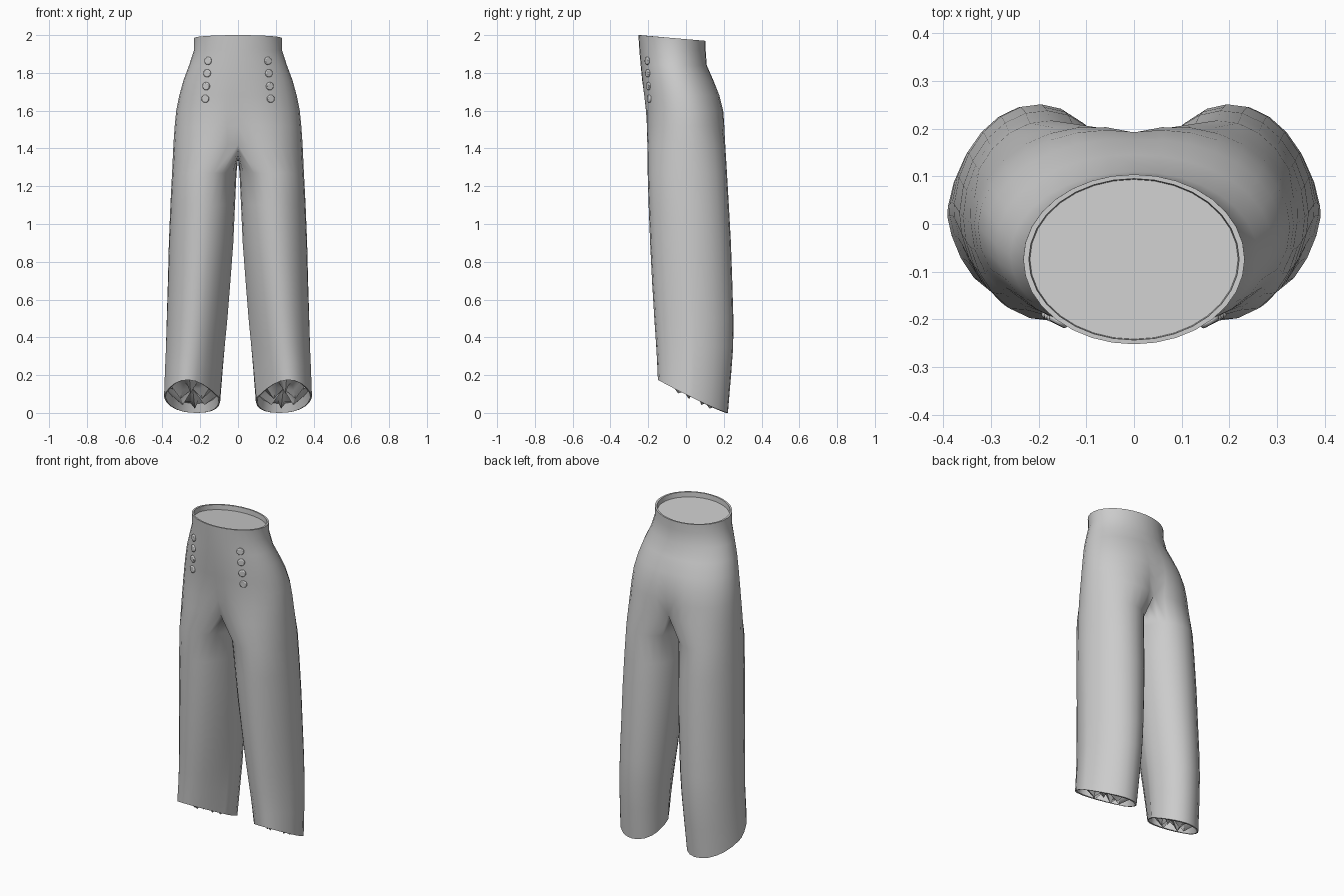
import bpy, bmesh, math
from mathutils import Vector

if "Cube" in bpy.data.objects:
    bpy.data.objects.remove(bpy.data.objects["Cube"])

N, K = 16, 8          # segments of the outer arc and of the inner-leg arc

# z, outer x, arc centre x, front y, back y
TORSO = [(2.00, .232, 0, -.252, .104), (1.92, .233, 0, -.247, .104),
         (1.84, .259, 0, -.240, .110), (1.76, .289, .01, -.232, .145),
         (1.68, .311, .03, -.222, .178), (1.60, .327, .055, -.212, .197),
         (1.52, .335, .085, -.208, .204), (1.42, .342, .12, -.205, .208)]
# z, outer x, inner x, front y, back y, hem slant
LEG = [(1.27, .349, .008, -.203, .217, 0), (1.10, .358, .016, -.198, .227, 0),
       (.90, .366, .025, -.190, .238, 0), (.70, .371, .040, -.180, .245, 0),
       (.50, .377, .056, -.168, .251, 0), (.36, .381, .070, -.159, .250, .12),
       (.23, .386, .083, -.153, .238, .45), (.09, .390, .096, -.149, .222, 1)]


def hem_z(y):
    t = min(1, max(0, (y + .149) / .371))
    return .175 * (1 - t) ** 1.15


def arc_point(cx, rx, yf, yb, a, crease=0):
    """Point on the section; crease sharpens the front and twists it outward."""
    s = math.sin(a)
    w = abs(s) ** (1 + .65 * crease) if s < 0 else s
    w = math.copysign(abs(w), s)
    return (cx + rx * math.cos(a) - .025 * crease * s,
            (yf + yb) / 2 + (yb - yf) / 2 * w)


bm = bmesh.new()


def skin(a, b, closed):
    n = len(a)
    for i in range(n if closed else n - 1):
        j = (i + 1) % n
        bm.faces.new((a[i], a[j], b[j], b[i]))


def inset(ring, centre, scale, dz):
    out = []
    for v in ring:
        p = centre + (v.co - centre) * scale
        out.append(bm.verts.new((0 if abs(v.co.x) < 1e-6 else p.x, p.y, v.co.z + dz)))
    return out


# Seat and waist: open half arcs that end on the centre plane
rows = []
for z, xo, cx, yf, yb in TORSO:
    rx = xo - cx
    A = math.acos(-cx / rx)
    row = []
    for i in range(N + 1):
        x, y = arc_point(cx, rx, yf, yb, -A + 2 * A * i / N)
        row.append(bm.verts.new((0 if i in (0, N) else x, y,
                                 z - .085 * (y + .252) * (z > 1.99))))
    rows.append(row)
for a, b in zip(rows, rows[1:]):
    skin(a, b, False)

# Crotch seam: dips between front and back on the centre plane
last = rows[-1]
y0, y1 = last[0].co.y, last[-1].co.y
seam = [bm.verts.new((0, y1 + (y0 - y1) * k / K, 1.42 - .075 * math.sin(math.pi * k / K)))
        for k in range(1, K)]
ring = last + seam

# Leg: closed rings down to the slanted hem
for z, xo, xi, yf, yb, slant in LEG:
    angles = [-A + 2 * A * i / N for i in range(N + 1)]
    angles += [A + (2 * math.pi - 2 * A) * k / K for k in range(1, K)]
    new = []
    for a in angles:
        x, y = arc_point((xo + xi) / 2, (xo - xi) / 2, yf, yb, a, (1.27 - z) / 1.18)
        new.append(bm.verts.new((x, y, z + slant * (hem_z(y) - .09))))
    skin(ring, new, True)
    ring = new

# Hem lip and the ragged lining inside it
mid = sum((v.co for v in ring), Vector()) / len(ring)
lip = inset(ring, mid, .95, 0)
deep = inset(ring, mid, .90, .05)
skin(ring, lip, True)
skin(lip, deep, True)
rag = inset(ring, mid, .45, 0)
for i, v in enumerate(rag):
    v.co.z = hem_z(v.co.y) + (.05, .02, -.015, .03)[i % 4]
skin(deep, rag, True)
tip = bm.verts.new(mid + Vector((0, 0, .05)))
for i in range(len(rag)):
    bm.faces.new((rag[i], rag[(i + 1) % len(rag)], tip))

# Waist lip and recessed cap
mid = Vector((0, -.074, 2))
lip = inset(rows[0], mid, .95, 0)
deep = inset(rows[0], mid, .94, -.03)
skin(rows[0], lip, False)
skin(lip, deep, False)
bm.faces.new(deep)

bmesh.ops.recalc_face_normals(bm, faces=bm.faces)
mesh = bpy.data.meshes.new("trousers")
bm.to_mesh(mesh)
bm.free()
trousers = bpy.data.objects.new("trousers", mesh)
bpy.context.collection.objects.link(trousers)
bpy.context.view_layer.objects.active = trousers
trousers.select_set(True)
bpy.ops.object.shade_smooth_by_angle(angle=math.radians(45))
mirror = trousers.modifiers.new("mirror", 'MIRROR')
mirror.merge_threshold = .0005


# Buttons: two rows of domed discs lying on the front
def front(x, z):
    for a, b in zip(TORSO, TORSO[1:]):
        if b[0] <= z <= a[0]:
            t = (a[0] - z) / (a[0] - b[0])
            _, xo, cx, yf, yb = [p + (q - p) * t for p, q in zip(a, b)]
            c = (abs(x) - cx) / (xo - cx)
            return Vector((x, (yf + yb) / 2 - (yb - yf) / 2 * math.sqrt(1 - c * c), z))


for side in (-1, 1):
    for k, z in enumerate((1.864, 1.798, 1.730, 1.663)):
        x = side * (.158 + .005 * k)
        p, e = front(x, z), .01
        n = (front(x + e, z) - p).cross(front(x, z + e) - p).normalized()
        bpy.ops.mesh.primitive_cylinder_add(
            vertices=16, radius=.021, depth=.014, location=p + n * .001,
            rotation=n.to_track_quat('Z', 'Y').to_euler())
        button = bpy.context.object
        button.name = "button"
        bevel = button.modifiers.new("bevel", 'BEVEL')
        bevel.width, bevel.segments = .005, 2
        bpy.ops.object.shade_smooth_by_angle(angle=math.radians(40))
